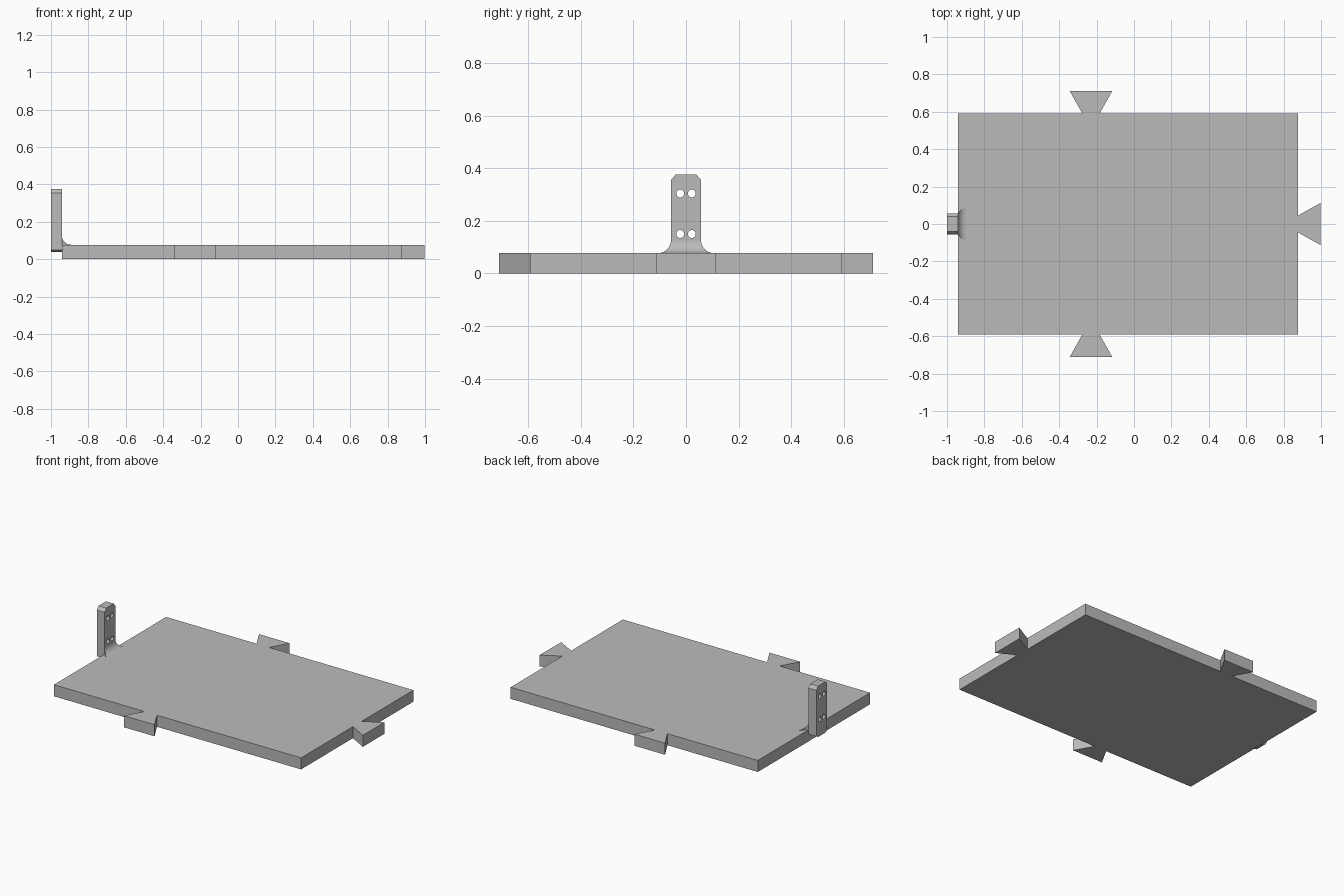
import bpy, bmesh, math
from mathutils import Matrix

if "Cube" in bpy.data.objects:
    bpy.data.objects.remove(bpy.data.objects["Cube"], do_unlink=True)

grey = bpy.data.materials.new("matte grey")
grey.use_nodes = True
colour = (0.5, 0.5, 0.5, 1)
grey.diffuse_color = colour
grey.node_tree.nodes["Principled BSDF"].inputs["Base Color"].default_value = colour


def finish(name, bm):
    bmesh.ops.recalc_face_normals(bm, faces=bm.faces)
    mesh = bpy.data.meshes.new(name)
    bm.to_mesh(mesh)
    bm.free()
    mesh.materials.append(grey)
    obj = bpy.data.objects.new(name, mesh)
    bpy.context.collection.objects.link(obj)
    return obj


def loft(name, rings):
    """Join rings of points into a closed solid."""
    bm = bmesh.new()
    loops = [[bm.verts.new(p) for p in ring] for ring in rings]
    count = len(loops[0])
    for a, b in zip(loops, loops[1:]):
        for i in range(count):
            j = (i + 1) % count
            bm.faces.new((a[i], a[j], b[j], b[i]))
    bm.faces.new(loops[0])
    bm.faces.new(loops[-1])
    return finish(name, bm)


# Base plate with a dovetail tab on three sides, as one outline
LEFT, RIGHT, SIDE, THICK = -0.942, 0.878, 0.59, 0.077
TAB_X, NECK, FLARE, REACH = -0.23, 0.046, 0.113, 0.12

front = [(LEFT, -SIDE), (TAB_X - NECK, -SIDE), (TAB_X - FLARE, -SIDE - REACH),
         (TAB_X + FLARE, -SIDE - REACH), (TAB_X + NECK, -SIDE), (RIGHT, -SIDE),
         (RIGHT, -NECK), (RIGHT + REACH, -FLARE)]
outline = front + [(x, -y) for x, y in reversed(front)]
loft("base_plate", [[(x, y, z) for x, y in outline] for z in (0, THICK)])

# Upright bracket with chamfered ends
HALF, TOP, BOTTOM = 0.057, 0.376, 0.038
half_profile = [(HALF - 0.018, BOTTOM), (HALF, BOTTOM + 0.01),
                (HALF, TOP - 0.021), (HALF - 0.018, TOP)]
profile = half_profile + [(-y, z) for y, z in reversed(half_profile)]
bracket = loft("bracket", [[(x, y, z) for y, z in profile] for x in (-1, LEFT)])

# Four screw holes through the bracket
bm = bmesh.new()
for y in (-0.022, 0.022):
    for z in (0.15, 0.304):
        place = Matrix.Translation((-0.97, y, z)) @ Matrix.Rotation(math.pi / 2, 4, "Y")
        bmesh.ops.create_cone(bm, cap_ends=True, segments=24, radius1=0.015,
                              radius2=0.015, depth=0.2, matrix=place)
cutter = finish("screw_hole_cutter", bm)
cutter.hide_render = True
cutter.hide_viewport = True
cut = bracket.modifiers.new("screw holes", "BOOLEAN")
cut.operation = "DIFFERENCE"
cut.solver = "EXACT"
cut.object = cutter

# Flared fillet joining the bracket to the plate
RADIUS, STEPS = 0.05, 10
rings = []
for i in range(STEPS + 1):
    angle = (0.02 + 0.98 * i / STEPS) * math.pi / 2
    out = RADIUS * (1 - math.cos(angle))
    z = THICK + RADIUS * (1 - math.sin(angle))
    rings.append([(LEFT, -HALF, z), (LEFT + out, -HALF - out, z),
                  (LEFT + out, HALF + out, z), (LEFT, HALF, z)])
fillet = loft("bracket_fillet", rings)

# Smooth the curved surfaces, keep the edges sharp
bpy.ops.object.select_all(action="DESELECT")
fillet.select_set(True)
bpy.context.view_layer.objects.active = fillet
bpy.ops.object.shade_smooth_by_angle(angle=math.radians(30))
